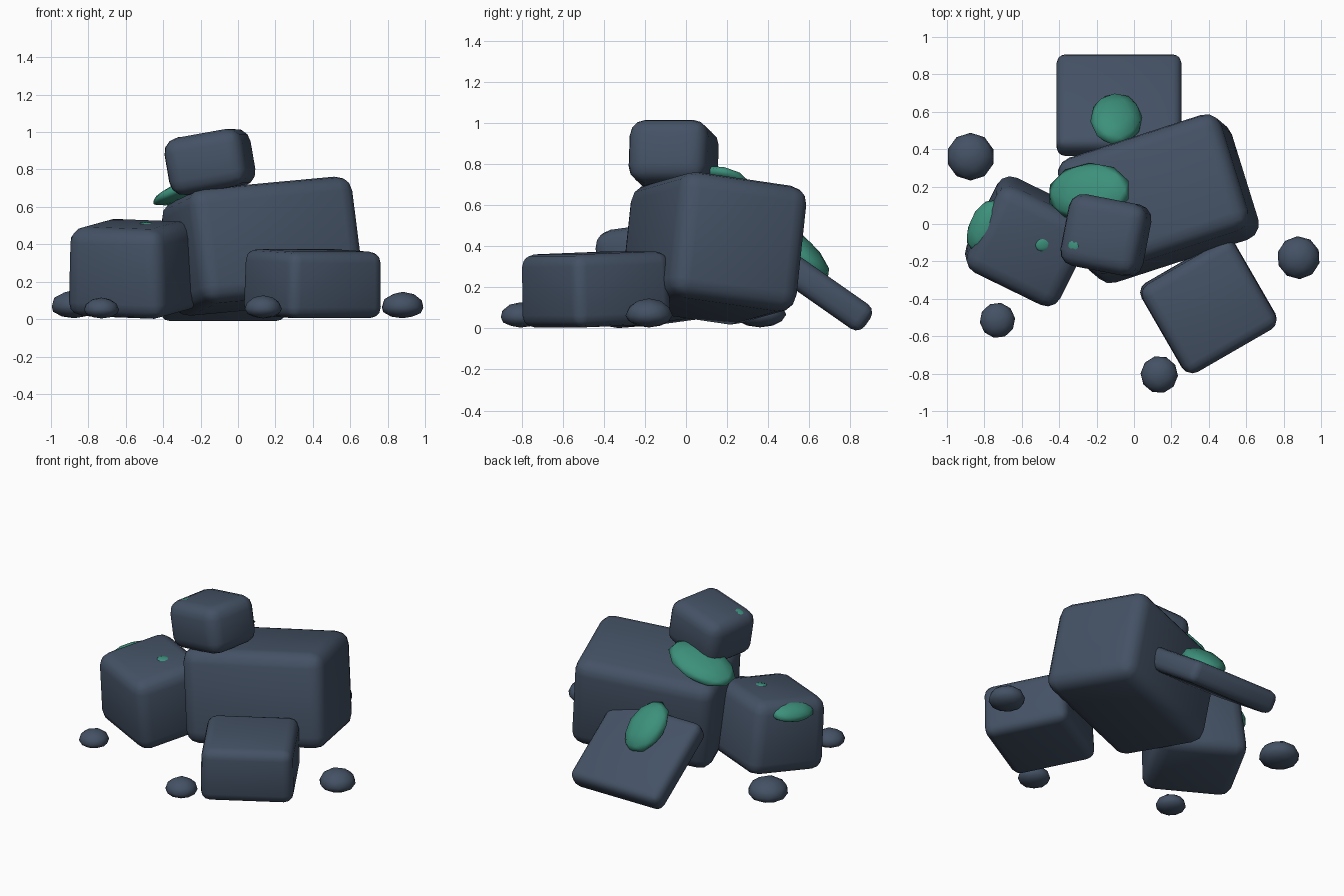
import bpy, bmesh
from math import radians
from mathutils import Euler

cube = bpy.data.objects.get("Cube")
if cube:
    bpy.data.objects.remove(cube, do_unlink=True)


def make_material(name, rgb):
    mat = bpy.data.materials.new(name)
    mat.use_nodes = True
    mat.diffuse_color = (*rgb, 1)
    bsdf = mat.node_tree.nodes["Principled BSDF"]
    bsdf.inputs["Base Color"].default_value = (*rgb, 1)
    bsdf.inputs["Roughness"].default_value = 0.9
    return mat


STONE = make_material("slate stone", (0.058, 0.084, 0.13))
MOSS = make_material("green moss", (0.046, 0.28, 0.20))


def finish(bm, name, mat, centre, tilt):
    mesh = bpy.data.meshes.new(name)
    for face in bm.faces:
        face.smooth = True
    bm.to_mesh(mesh)
    bm.free()
    mesh.materials.append(mat)
    obj = bpy.data.objects.new(name, mesh)
    obj.location = centre
    obj.rotation_euler = Euler([radians(a) for a in tilt])
    bpy.context.collection.objects.link(obj)
    return obj


def boulder(name, centre, half, tilt, round_off, taper=1.0):
    """Rounded block with half sizes, narrowing to the taper at its top."""
    bm = bmesh.new()
    bmesh.ops.create_cube(bm, size=2)
    for v in bm.verts:
        k = taper if v.co.z > 0 else 1
        v.co = (v.co.x * half[0] * k, v.co.y * half[1] * k, v.co.z * half[2])
    obj = finish(bm, name, STONE, centre, tilt)
    bevel = obj.modifiers.new("rounded edges", 'BEVEL')
    bevel.width = round_off
    bevel.segments = 3
    bevel.limit_method = 'NONE'


def blob(name, mat, centre, radii, tilt=(0, 0, 0)):
    """Flattened rounded lump with a shallower underside."""
    bm = bmesh.new()
    bmesh.ops.create_icosphere(bm, subdivisions=2, radius=1)
    for v in bm.verts:
        if v.co.z < 0:
            v.co.z *= 0.7
    bmesh.ops.scale(bm, vec=radii, verts=bm.verts)
    finish(bm, name, mat, centre, tilt)


# Large stones
boulder("main_boulder", (0.13, 0.135, 0.39), (0.46, 0.328, 0.31), (-8, -5, 18), 0.088)
boulder("left_boulder", (-0.56, -0.10, 0.27), (0.29, 0.268, 0.24), (7, 2, -26), 0.08, 0.94)
boulder("top_boulder", (-0.15, -0.06, 0.84), (0.215, 0.195, 0.155), (0, -10, -11), 0.08)
boulder("front_boulder", (0.40, -0.44, 0.19), (0.29, 0.275, 0.178), (2, 0, 30), 0.06, 0.98)
boulder("leaning_slab", (-0.08, 0.635, 0.205), (0.335, 0.305, 0.073), (-35, 0, 0), 0.05)

# Moss patches
blob("moss_main", MOSS, (-0.24, 0.17, 0.695), (0.235, 0.16, 0.055), (-12, -19, 3))
blob("moss_slab", MOSS, (-0.095, 0.56, 0.37), (0.14, 0.185, 0.068), (-44, 0, -12))
blob("moss_left", MOSS, (-0.80, -0.01, 0.445), (0.085, 0.15, 0.05), (5, -20, -26))
blob("moss_speck_left", MOSS, (-0.485, -0.11, 0.506), (0.045, 0.038, 0.012), (7, 2, 20))
blob("moss_speck_top", MOSS, (-0.332, -0.12, 0.944), (0.05, 0.05, 0.022), (0, -30, 0))

# Loose pebbles around the pile: x, y, radius, top height
pebbles = [(-0.874, 0.36, 0.128, 0.156), (-0.73, -0.515, 0.095, 0.115),
           (0.135, -0.805, 0.1, 0.127), (0.88, -0.18, 0.115, 0.146)]
for i, (x, y, radius, top) in enumerate(pebbles):
    height = top * 0.57
    blob(f"pebble_{i + 1}", STONE, (x, y, top - height), (radius, radius, height), (0, 0, 25 * i))
